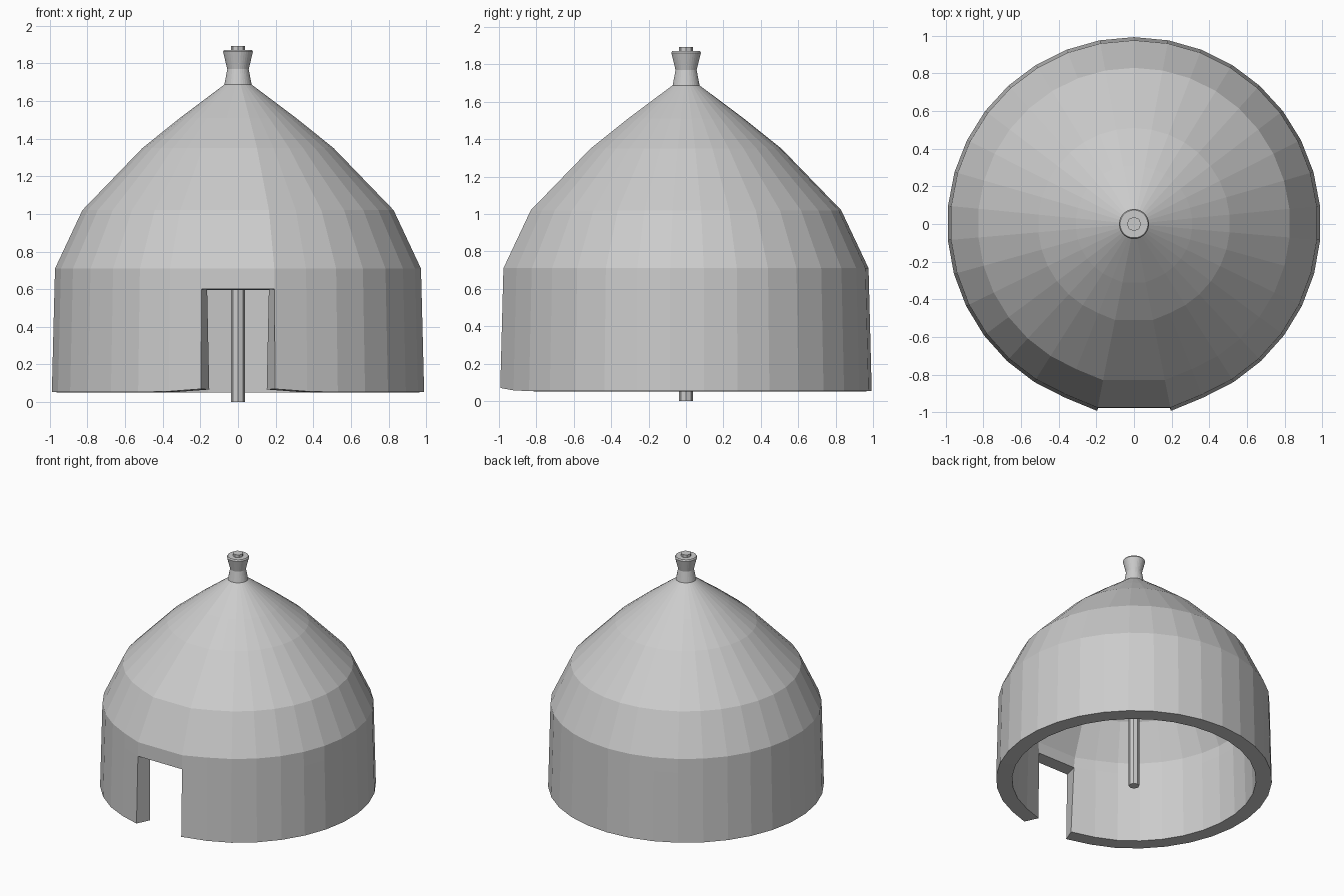
import bpy, bmesh
from math import sin, cos, pi, radians

if "Cube" in bpy.data.objects:
    bpy.data.objects.remove(bpy.data.objects["Cube"])


def make_object(name, bm):
    bmesh.ops.recalc_face_normals(bm, faces=bm.faces)
    mesh = bpy.data.meshes.new(name)
    bm.to_mesh(mesh)
    bm.free()
    obj = bpy.data.objects.new(name, mesh)
    bpy.context.collection.objects.link(obj)
    return obj


# Column angles measured from the front; the first gap is the wide doorway bay
HALF_DOOR = radians(11.2)
STEPS = 32
angles = [HALF_DOOR + i * (2 * pi - 2 * HALF_DOOR) / STEPS for i in range(STEPS + 1)]


def loft(name, profile, doorway=False, cap=False):
    bm = bmesh.new()
    rows = []
    for j, (r, z) in enumerate(profile):
        row = []
        for i, a in enumerate(angles):
            edge = min(i, STEPS - i)
            # door posts are pushed out so the front bay sits tangent to the wall
            k = 1 / cos(HALF_DOOR) if doorway and edge == 0 else 1
            lift = {0: 0.017, 1: 0.004}.get(edge, 0) if doorway and j == 0 else 0
            row.append(bm.verts.new((r * k * sin(a), -r * k * cos(a), z + lift)))
        rows.append(row)
    n = STEPS + 1
    for j in range(len(rows) - 1):
        for i in range(n):
            if doorway and j == 0 and i == STEPS:
                continue  # door opening
            q = (i + 1) % n
            bm.faces.new((rows[j][i], rows[j][q], rows[j + 1][q], rows[j + 1][i]))
    if cap:
        bm.faces.new(rows[-1])
    return make_object(name, bm)


# Wall and roof as one hollow shell
shell = loft("hut_shell", [(0.993, 0.053), (0.979, 0.60), (0.976, 0.71), (0.83, 1.02),
                           (0.51, 1.35), (0.31, 1.51), (0.072, 1.688)], doorway=True)
# make sure the thickness always grows inwards
if shell.data.polygons[0].normal.dot(shell.data.polygons[0].center) < 0:
    shell.data.flip_normals()
solid = shell.modifiers.new("thickness", 'SOLIDIFY')
solid.thickness = 0.115
solid.offset = -1

# Flared finial on the roof tip
loft("roof_finial", [(0.073, 1.685), (0.057, 1.77), (0.08, 1.862), (0.074, 1.872)], cap=True)

# Centre pole from the ground through the roof
bm = bmesh.new()
bmesh.ops.create_cone(bm, cap_ends=True, segments=8, radius1=0.038, radius2=0.038, depth=1.893)
bmesh.ops.translate(bm, verts=bm.verts, vec=(0, 0, 1.893 / 2))
make_object("centre_pole", bm)
